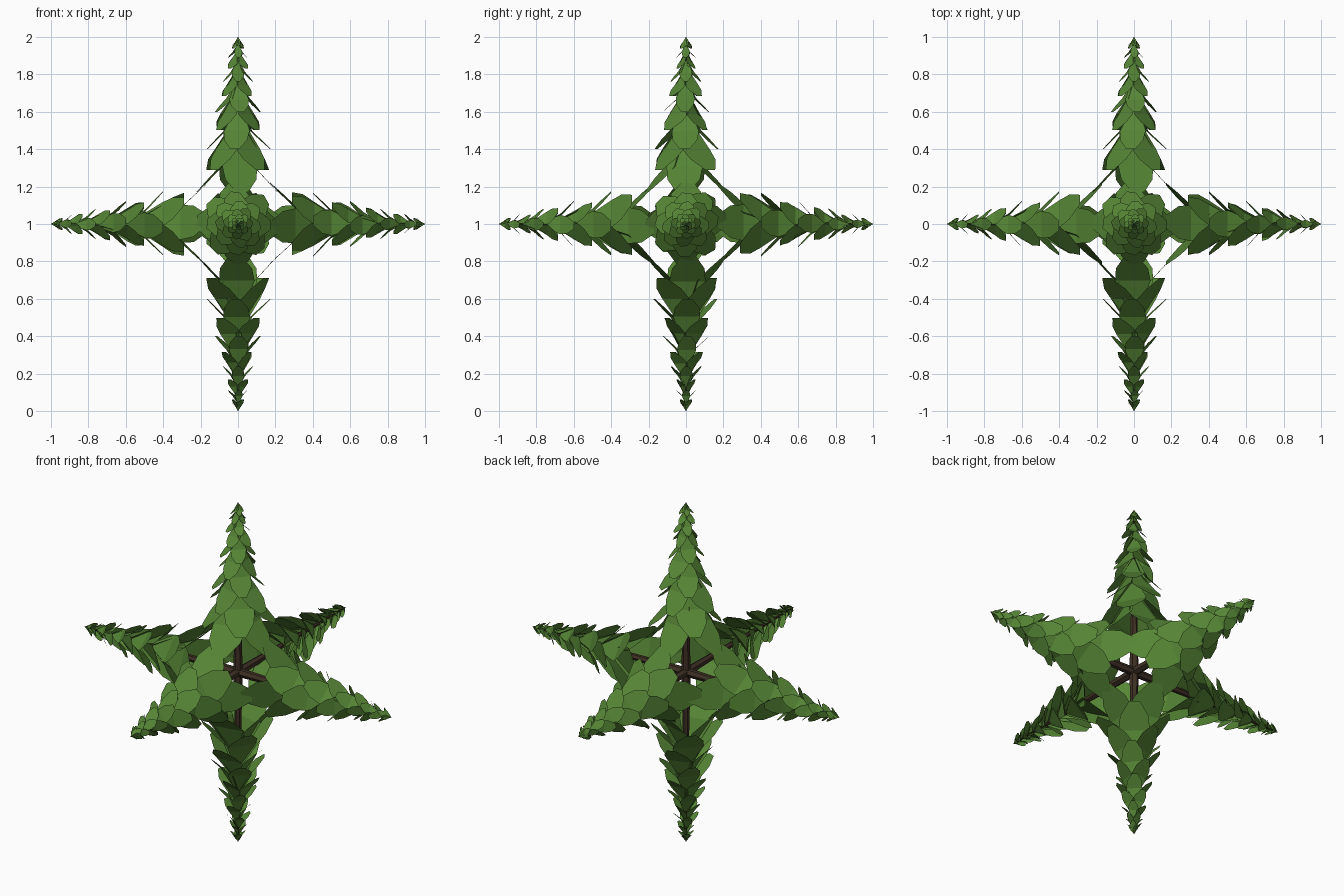
import bpy, bmesh, math, random
from mathutils import Matrix, Vector

old = bpy.data.objects.get("Cube")
if old:
    bpy.data.objects.remove(old, do_unlink=True)
random.seed(4)


def material(name, rgb):
    m = bpy.data.materials.new(name)
    m.use_nodes = True
    colour = (*rgb, 1)
    m.diffuse_color = colour
    bsdf = m.node_tree.nodes["Principled BSDF"]
    bsdf.inputs["Base Color"].default_value = colour
    bsdf.inputs["Roughness"].default_value = 0.9
    return m


leaf_green = material("leaf green", (0.092, 0.235, 0.036))
bark_brown = material("bark brown", (0.05, 0.03, 0.018))

WHORLS = 11
LEAVES = 4
STEM_R = 0.025


def stem_radius(d):
    return STEM_R * (1 - d) + 0.003


def leaf(bm, tip_d, angle):
    """Blunt blade hanging from the stem back toward the hub."""
    length = 0.04 + 0.4 * (1 - tip_d)
    half = length * 0.26
    bend = 0.5
    inner = math.radians(25 + random.uniform(-2, 2))
    outer = math.radians(45 + random.uniform(-3, 3))
    drop = length * (bend * math.cos(inner) + (1 - bend) * math.cos(outer))
    base_d = min(tip_d + drop, 0.995)
    twist = math.radians(random.uniform(-18, 18))
    turn = Matrix.Rotation(angle + math.radians(random.uniform(-7, 7)), 3, 'Z')

    def point(t, w):
        a, b = min(t, bend) * length, max(t - bend, 0) * length
        r = a * math.sin(inner) + b * math.sin(outer)
        z = -a * math.cos(inner) - b * math.cos(outer)
        side = Vector((math.sin(twist), math.cos(twist), 0)) * w * half
        p = Vector((r + stem_radius(base_d) * 0.7, 0, z)) + side
        return bm.verts.new(turn @ p + Vector((0, 0, base_d)))

    b0, b1 = point(0, -0.3), point(0, 0.3)
    m0, m1 = point(bend, -1), point(bend, 1)
    s0, s1 = point(0.75, -0.9), point(0.75, 0.9)
    t0, t1 = point(1, -0.35), point(1, 0.35)
    bm.faces.new((b0, m0, m1, b1))
    bm.faces.new((m0, s0, t0, t1, s1, m1))


# Foliage: alternating whorls that shrink toward the branch end
bm = bmesh.new()
for n in range(WHORLS):
    d = 1 - 0.83 * (1 - n / 11.5) ** 1.7
    for k in range(LEAVES):
        leaf(bm, d, (k + 0.5 * (n % 2)) * math.tau / LEAVES)
foliage_mesh = bpy.data.meshes.new("foliage")
bm.to_mesh(foliage_mesh)
bm.free()
foliage_mesh.materials.append(leaf_green)

# Stem: tapered six-sided rod from the hub to the branch end
bm = bmesh.new()
bmesh.ops.create_cone(bm, cap_ends=True, segments=6, radius1=STEM_R,
                      radius2=0.003, depth=1,
                      matrix=Matrix.Translation((0, 0, 0.5)))
stem_mesh = bpy.data.meshes.new("stem")
bm.to_mesh(stem_mesh)
bm.free()
stem_mesh.materials.append(bark_brown)

# Six branches around the centre
directions = {"top": (0, 0, 1), "bottom": (0, 0, -1), "left": (1, 0, 0),
              "right": (-1, 0, 0), "front": (0, -1, 0), "back": (0, 1, 0)}
for name, direction in directions.items():
    v = Vector(direction)
    if v.z:
        rot = Matrix.Rotation(0 if v.z > 0 else math.pi, 4, 'X')
    else:
        rot = Matrix.Rotation(math.pi / 2, 4, Vector((0, 0, 1)).cross(v))
    for part, mesh in (("foliage", foliage_mesh), ("stem", stem_mesh)):
        ob = bpy.data.objects.new(f"{name}_{part}", mesh)
        ob.matrix_world = Matrix.Translation((0, 0, 1)) @ rot
        bpy.context.collection.objects.link(ob)
